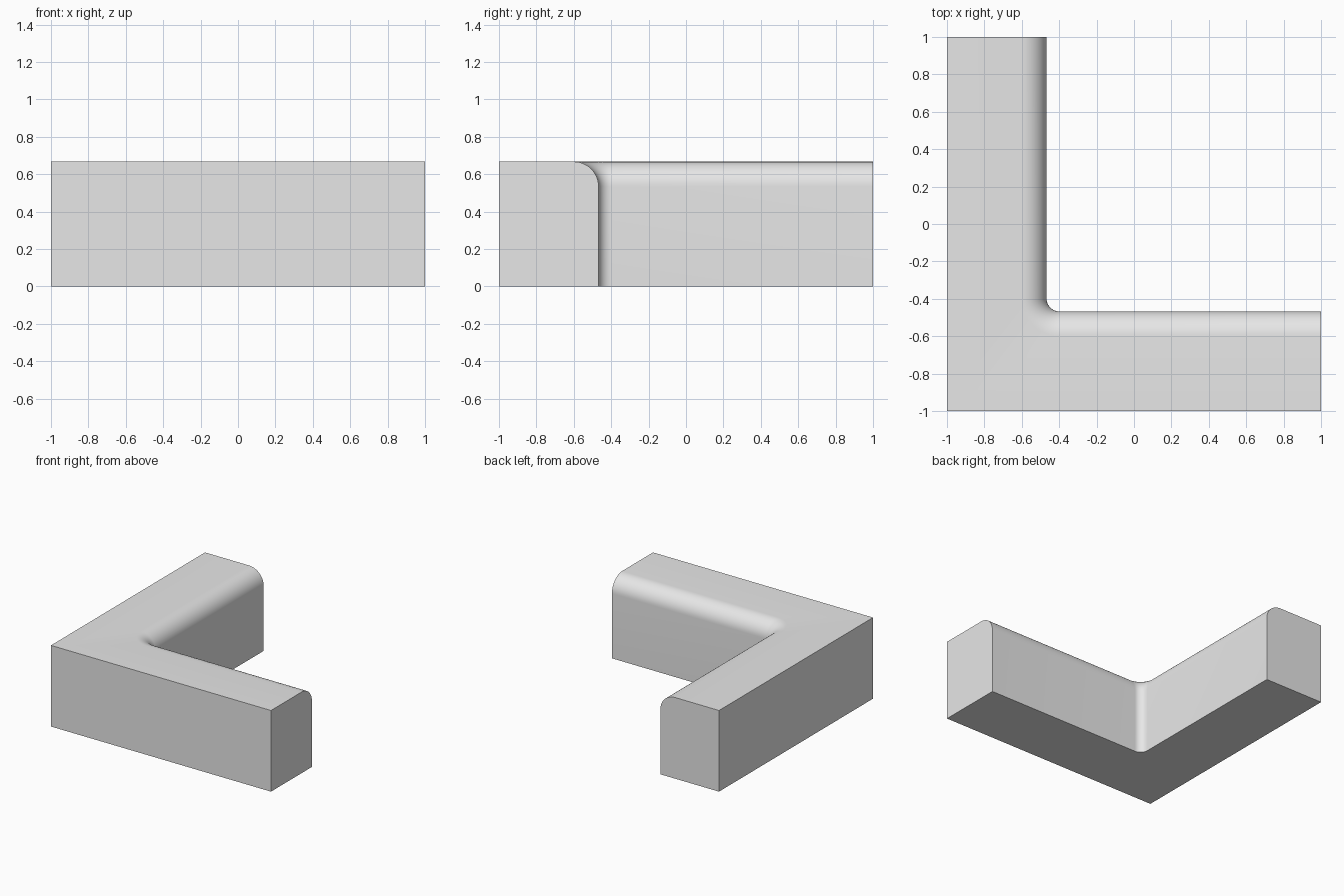
import bpy, bmesh, math

if "Cube" in bpy.data.objects:
    bpy.data.objects.remove(bpy.data.objects["Cube"])

HEIGHT = 2 / 3
INNER = -0.467        # inner wall position on both arms
CORNER = 0.067        # radius of the inside corner
ROUND = 0.133         # radius of the rounded top inner edge
STEPS = 12

grey = bpy.data.materials.new("light grey")
grey.use_nodes = True
grey.diffuse_color = (0.8, 0.8, 0.8, 1)
grey.node_tree.nodes["Principled BSDF"].inputs["Base Color"].default_value = (0.8, 0.8, 0.8, 1)

bm = bmesh.new()


def inner_row(inset, z):
    """Inner outline from the back end, round the corner, to the left end."""
    centre, radius = INNER + CORNER, CORNER + inset
    points = [(INNER - inset, 1)]
    for i in range(STEPS + 1):
        a = math.pi * (1 + i / STEPS / 2)
        points.append((centre + radius * math.cos(a), centre + radius * math.sin(a)))
    points.append((1, INNER - inset))
    return [bm.verts.new((x, y, z)) for x, y in points]


# Inner wall with its rounded top edge
rows = [inner_row(0, 0)]
for i in range(STEPS + 1):
    a = math.pi / 2 * i / STEPS
    rows.append(inner_row(ROUND * (1 - math.cos(a)), HEIGHT - ROUND + ROUND * math.sin(a)))
for low, high in zip(rows, rows[1:]):
    for i in range(len(low) - 1):
        bm.faces.new((low[i], low[i + 1], high[i + 1], high[i])).smooth = True

# Outer walls, arm ends, top and bottom
outline = [(1, -1), (-1, -1), (-1, 1)]
bottom, top = [[bm.verts.new((x, y, z)) for x, y in outline] for z in (0, HEIGHT)]
for i in range(2):
    bm.faces.new((bottom[i], bottom[i + 1], top[i + 1], top[i]))
bm.faces.new(rows[0] + bottom)
bm.faces.new(rows[-1] + top)
bm.faces.new([row[0] for row in rows] + [top[2], bottom[2]])
bm.faces.new([row[-1] for row in rows] + [top[0], bottom[0]])
bmesh.ops.recalc_face_normals(bm, faces=bm.faces)

mesh = bpy.data.meshes.new("corner_block")
bm.to_mesh(mesh)
bm.free()
mesh.materials.append(grey)
block = bpy.data.objects.new("corner_block", mesh)
bpy.context.collection.objects.link(block)

bpy.ops.object.select_all(action="DESELECT")
block.select_set(True)
bpy.context.view_layer.objects.active = block
bpy.ops.object.shade_smooth_by_angle(angle=math.radians(30))
